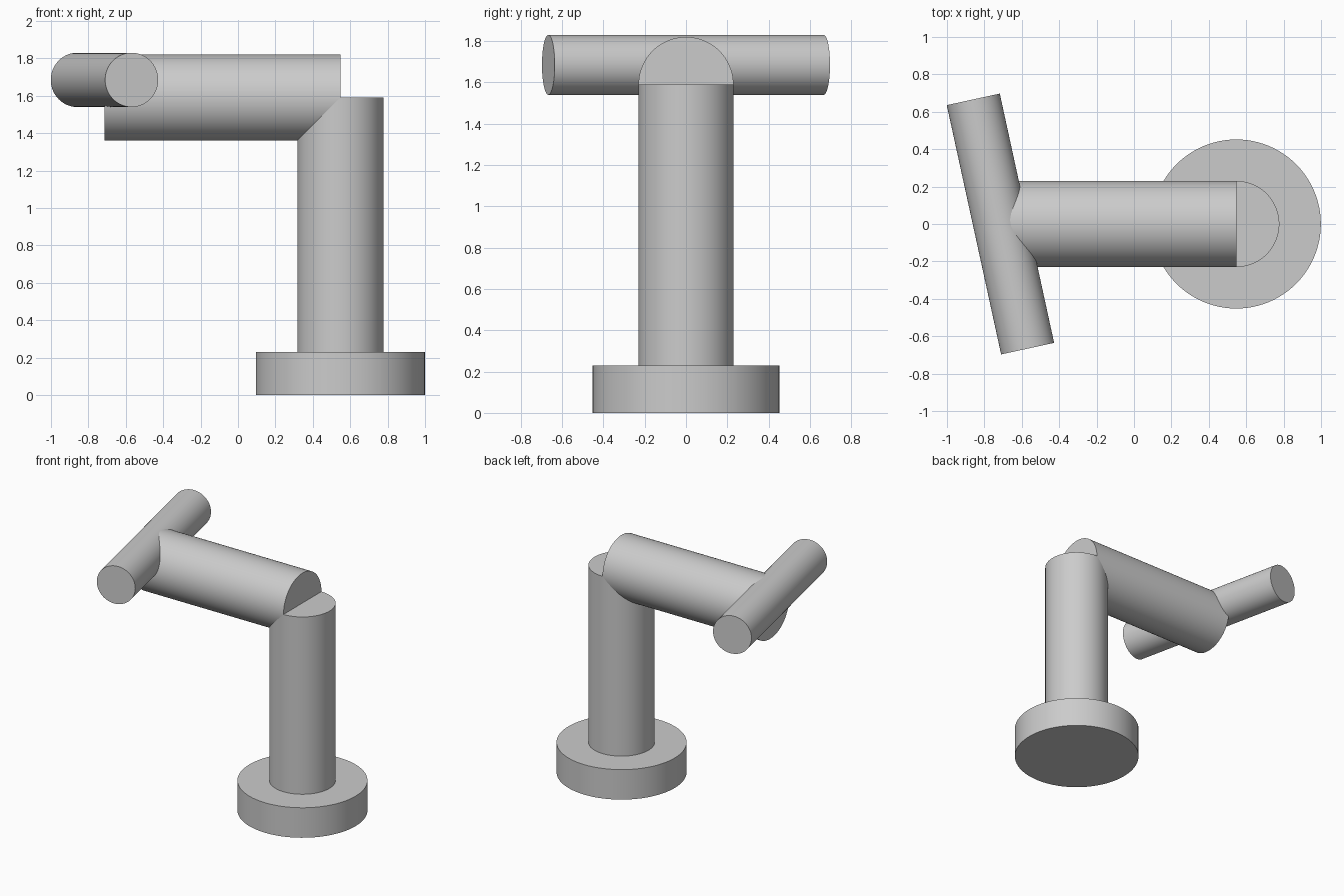
import bpy
import math
from mathutils import Vector

cube = bpy.data.objects.get("Cube")
if cube:
    bpy.data.objects.remove(cube, do_unlink=True)

# Single plain grey for every part
grey = bpy.data.materials.new("plain_grey")
grey.use_nodes = True
colour = (0.6, 0.6, 0.6, 1)
grey.diffuse_color = colour
grey.node_tree.nodes["Principled BSDF"].inputs["Base Color"].default_value = colour


def rod(name, start, end, radius):
    """Capped smooth cylinder between two points."""
    start, end = Vector(start), Vector(end)
    axis = end - start
    bpy.ops.mesh.primitive_cylinder_add(
        vertices=96, radius=radius, depth=axis.length,
        location=(start + end) / 2,
        rotation=axis.to_track_quat("Z", "Y").to_euler())
    obj = bpy.context.object
    obj.name = name
    obj.data.materials.append(grey)
    bpy.ops.object.shade_smooth_by_angle(angle=math.radians(30))
    return obj


POST_X = 0.547
ARM_Z = 1.59
ARM_END = -0.714
TUBE_R = 0.23

# Round foot and upright post
rod("base", (POST_X, 0, 0), (POST_X, 0, 0.23), 0.452)
rod("post", (POST_X, 0, 0.2), (POST_X, 0, ARM_Z), TUBE_R)

# Horizontal arm, its end level with the post axis
rod("arm", (ARM_END, 0, ARM_Z), (POST_X, 0, ARM_Z), TUBE_R)

# Crossbar, swung slightly about the vertical
swing = math.radians(12.3)
half = Vector((-math.sin(swing), math.cos(swing), 0)) * 0.682
centre = Vector((ARM_END, 0, 1.685))
rod("crossbar", centre - half, centre + half, 0.145)
